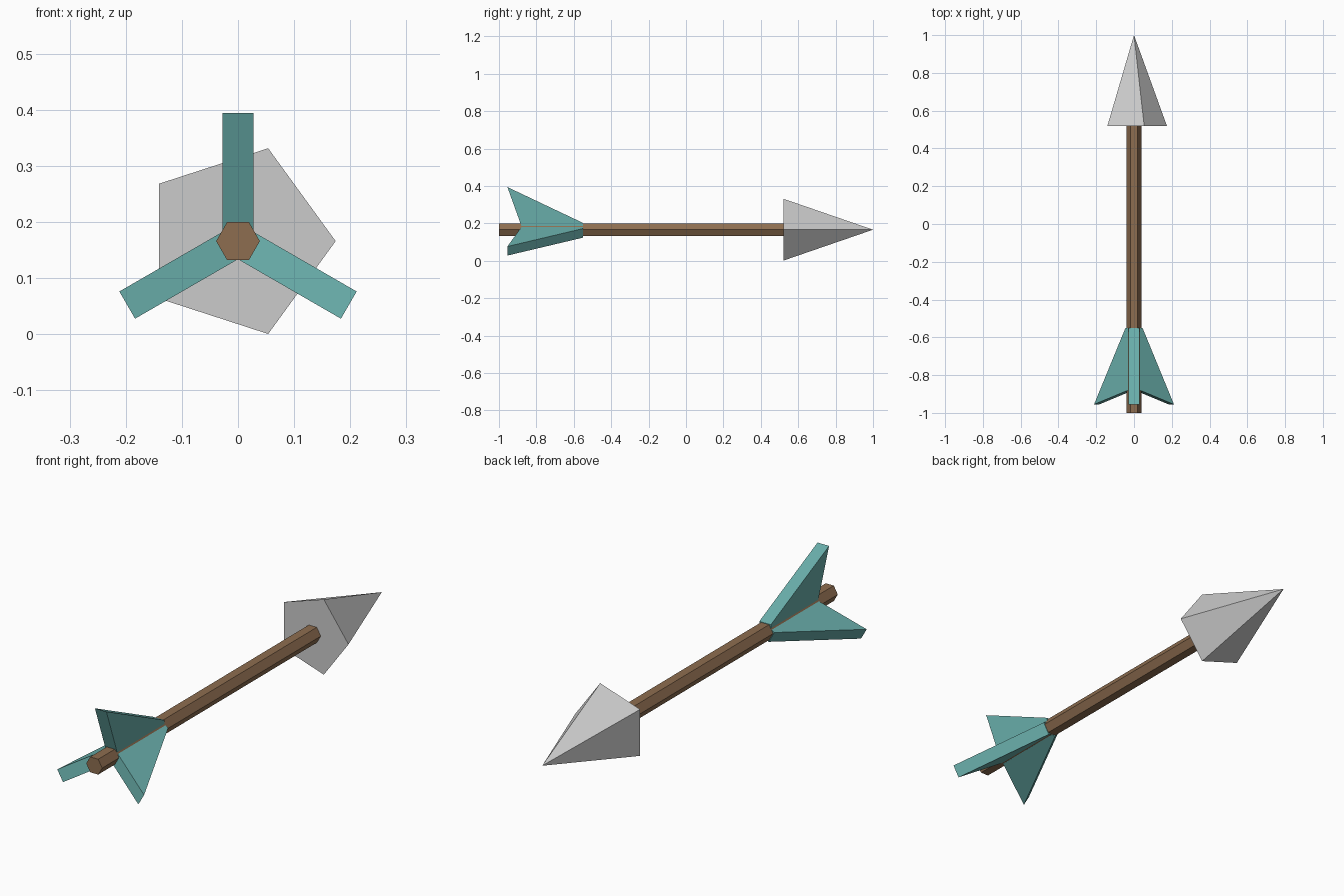
import bpy, bmesh
from math import cos, sin, tau, radians
from mathutils import Matrix, Vector

if "Cube" in bpy.data.objects:
    bpy.data.objects.remove(bpy.data.objects["Cube"])

AXIS_Z = 0.166  # height of the arrow's centreline


def material(name, color):
    m = bpy.data.materials.new(name)
    m.diffuse_color = (*color, 1)
    m.use_nodes = True
    m.node_tree.nodes["Principled BSDF"].inputs["Base Color"].default_value = m.diffuse_color
    return m


def extruded(name, base, offset, mat=None, tip=None):
    """Prism from a base polygon, or a pyramid when a tip is given."""
    bm = bmesh.new()
    vs = [bm.verts.new(p) for p in base]
    n = len(vs)
    bm.faces.new(vs)
    if tip is not None:
        t = bm.verts.new(tip)
        for i in range(n):
            bm.faces.new((vs[i], vs[(i + 1) % n], t))
    else:
        ws = [bm.verts.new(Vector(p) + Vector(offset)) for p in base]
        bm.faces.new(ws[::-1])
        for i in range(n):
            j = (i + 1) % n
            bm.faces.new((vs[i], vs[j], ws[j], ws[i]))
    bmesh.ops.recalc_face_normals(bm, faces=bm.faces)
    me = bpy.data.meshes.new(name)
    bm.to_mesh(me)
    bm.free()
    ob = bpy.data.objects.new(name, me)
    ob.location.z = AXIS_Z
    if mat:
        me.materials.append(mat)
    bpy.context.collection.objects.link(ob)
    return ob


def ring(n, r, y):
    return [(r * cos(tau * i / n), y, r * sin(tau * i / n)) for i in range(n)]


wood = material("wood", (0.27, 0.155, 0.08))
teal = material("teal", (0.14, 0.42, 0.40))

# hexagonal shaft
extruded("shaft", ring(6, 0.039, -1.0), (0, 1.52, 0), wood)

# five-sided arrowhead
extruded("arrowhead", ring(5, 0.174, 0.52), None, tip=(0, 1.0, 0))

# three swept fins around the tail
profile = [(-0.55, 0.02), (-0.55, 0.036), (-0.955, 0.228), (-0.88, 0.02)]
for k in range(3):
    fin = extruded(f"fin_{k + 1}", [(-0.028, y, r) for y, r in profile],
                   (0.056, 0, 0), teal)
    fin.data.transform(Matrix.Rotation(radians(120 * k), 4, 'Y'))
